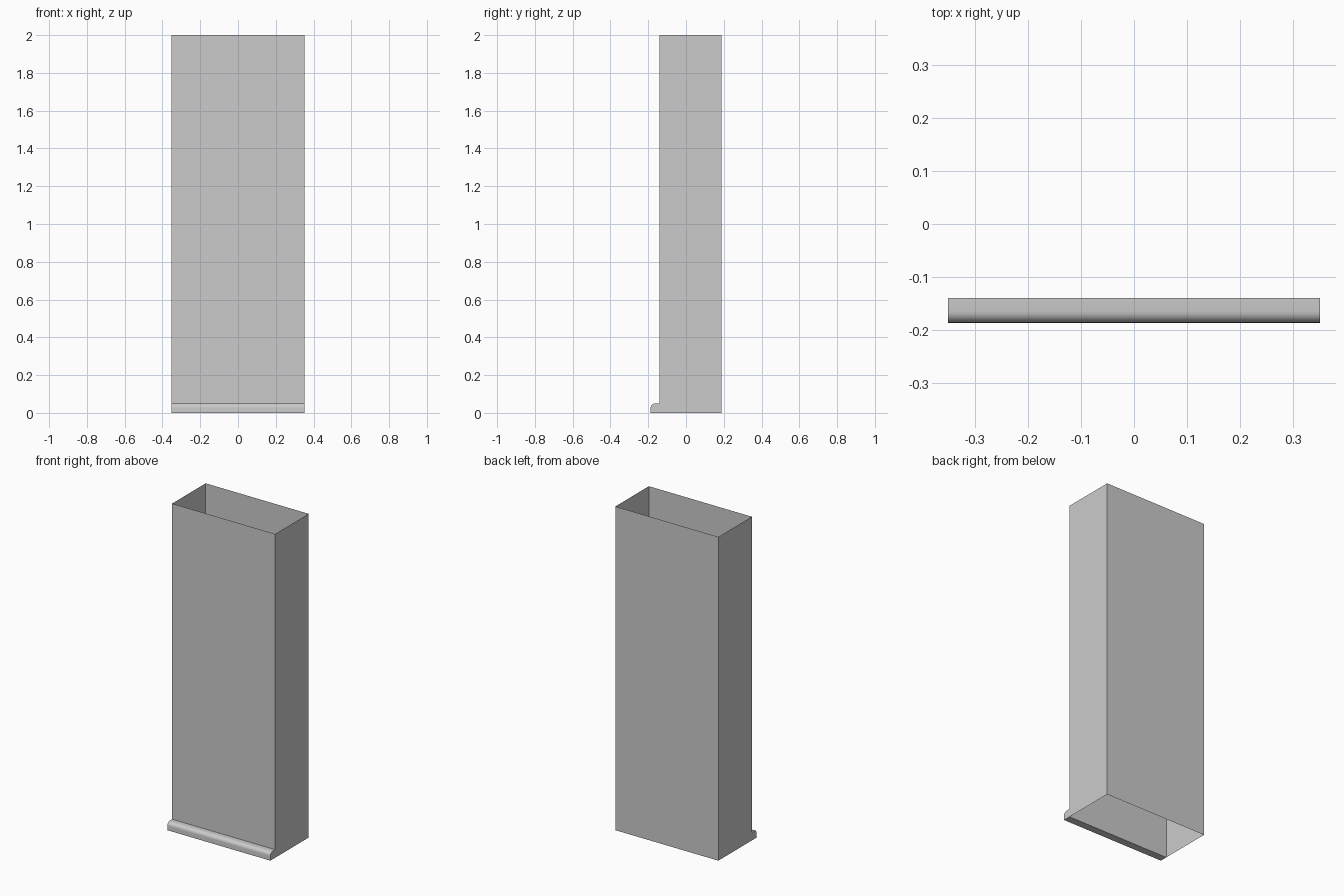
import bpy, bmesh, math

if "Cube" in bpy.data.objects:
    bpy.data.objects.remove(bpy.data.objects["Cube"])

W = 0.352            # half width
FRONT, BACK = -0.14, 0.187
LIP, LIP_H, R = -0.187, 0.05, 0.022


def sweep(name, profile, offset, closed_ends):
    """Extrude a closed loop of points; optionally cap both ends."""
    bm = bmesh.new()
    a = [bm.verts.new(p) for p in profile]
    b = [bm.verts.new([c + o for c, o in zip(p, offset)]) for p in profile]
    n = len(a)
    for i in range(n):
        j = (i + 1) % n
        bm.faces.new((a[i], a[j], b[j], b[i]))
    if closed_ends:
        bm.faces.new(a[::-1])
        bm.faces.new(b)
    bmesh.ops.recalc_face_normals(bm, faces=bm.faces)
    mesh = bpy.data.meshes.new(name)
    bm.to_mesh(mesh)
    bm.free()
    obj = bpy.data.objects.new(name, mesh)
    bpy.context.collection.objects.link(obj)
    return obj


# Open-ended shell: four thin walls, no top or bottom
sweep("shell_walls", [(-W, FRONT, 0), (W, FRONT, 0), (W, BACK, 0), (-W, BACK, 0)],
      (0, 0, 2), False)

# Skirting strip with a rounded upper front edge
arc = [(-W, LIP + R - R * math.cos(t), LIP_H - R + R * math.sin(t))
       for t in (math.pi / 2 * i / 6 for i in range(7))]
strip = sweep("front_skirting", [(-W, FRONT, 0), (-W, LIP, 0)] + arc + [(-W, FRONT, LIP_H)],
              (2 * W, 0, 0), True)
bpy.context.view_layer.objects.active = strip
strip.select_set(True)
bpy.ops.object.shade_smooth_by_angle(angle=math.radians(30))
